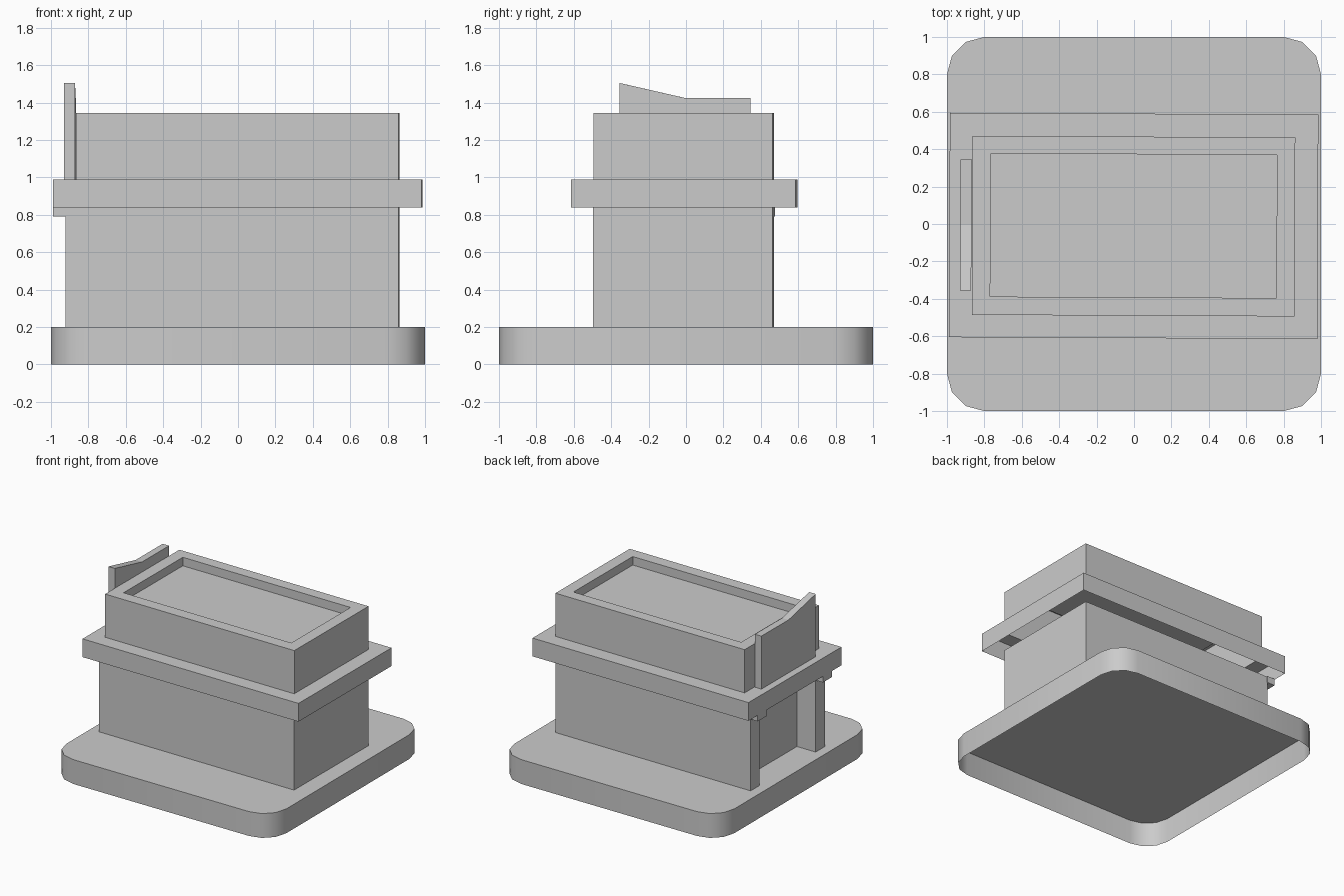
import bpy, bmesh, math

if "Cube" in bpy.data.objects:
    bpy.data.objects.remove(bpy.data.objects["Cube"])

TWIST = math.radians(-0.28)   # upper parts sit very slightly turned on the base


def finish(name, bm, turn=0.0):
    me = bpy.data.meshes.new(name)
    bm.to_mesh(me)
    bm.free()
    ob = bpy.data.objects.new(name, me)
    ob.rotation_euler.z = turn
    bpy.context.collection.objects.link(ob)
    return ob


def loft(name, rings, turn=0.0):
    """Skin counter-clockwise outlines upward; cap the last one, leave the bottom open."""
    bm = bmesh.new()
    loops = [[bm.verts.new((x, y, z)) for x, y in pts] for pts, z in rings]
    for a, b in zip(loops, loops[1:]):
        n = len(a)
        for i in range(n):
            j = (i + 1) % n
            bm.faces.new((a[i], a[j], b[j], b[i]))
    bm.faces.new(loops[-1])
    return finish(name, bm, turn)


def rect(x0, x1, y0, y1):
    return [(x0, y0), (x1, y0), (x1, y1), (x0, y1)]


def extrude_x(name, yz, x0, x1, turn=0.0):
    """Solid made from a y-z profile pushed along x."""
    bm = bmesh.new()
    f = bm.faces.new([bm.verts.new((x0, y, z)) for y, z in yz])
    new = bmesh.ops.extrude_face_region(bm, geom=[f])["geom"]
    vs = [g for g in new if isinstance(g, bmesh.types.BMVert)]
    bmesh.ops.translate(bm, verts=vs, vec=(x1 - x0, 0, 0))
    bmesh.ops.recalc_face_normals(bm, faces=bm.faces)
    return finish(name, bm, turn)


# Base plate: rounded square, hollow underneath
R = 0.2
corners = [(0.8, 0.8, 0), (-0.8, 0.8, 90), (-0.8, -0.8, 180), (0.8, -0.8, 270)]
plate = [(cx + R * math.cos(math.radians(a + 30 * k)),
          cy + R * math.sin(math.radians(a + 30 * k)))
         for cx, cy, a in corners for k in range(4)]
base = loft("base_plate", [(plate, 0), (plate, 0.2)])
bpy.context.view_layer.objects.active = base
base.select_set(True)
bpy.ops.object.shade_smooth_by_angle(angle=math.radians(40))

# Body: block with a recess between two pillars on the left side
body = [(-0.92, -0.493), (0.86, -0.493), (0.86, 0.467), (-0.92, 0.467),
        (-0.92, 0.35), (-0.75, 0.35), (-0.75, -0.37), (-0.92, -0.37)]
loft("body", [(body, 0.2), (body, 0.84)], TWIST)

# Lid: wide collar, raised block and shallow tray, one open-bottomed shell
collar = rect(-0.987, 0.983, -0.61, 0.59)
block = rect(-0.865, 0.86, -0.49, 0.467)
tray = rect(-0.767, 0.763, -0.392, 0.373)
loft("lid", [(collar, 0.84), (collar, 0.99), (block, 0.99),
             (block, 1.345), (tray, 1.345), (tray, 1.275)], TWIST)

# Lugs hanging from the collar above the pillars
for side, y0, y1 in (("front", -0.49, -0.37), ("back", 0.35, 0.47)):
    extrude_x("lug_" + side, [(y0, 0.79), (y1, 0.79), (y1, 0.845), (y0, 0.845)],
              -0.987, -0.915, TWIST)

# Upright side panel with a sloping top
extrude_x("side_panel", [(-0.36, 0.99), (0.34, 0.99), (0.34, 1.425),
                         (-0.01, 1.425), (-0.36, 1.505)], -0.928, -0.869, TWIST)
